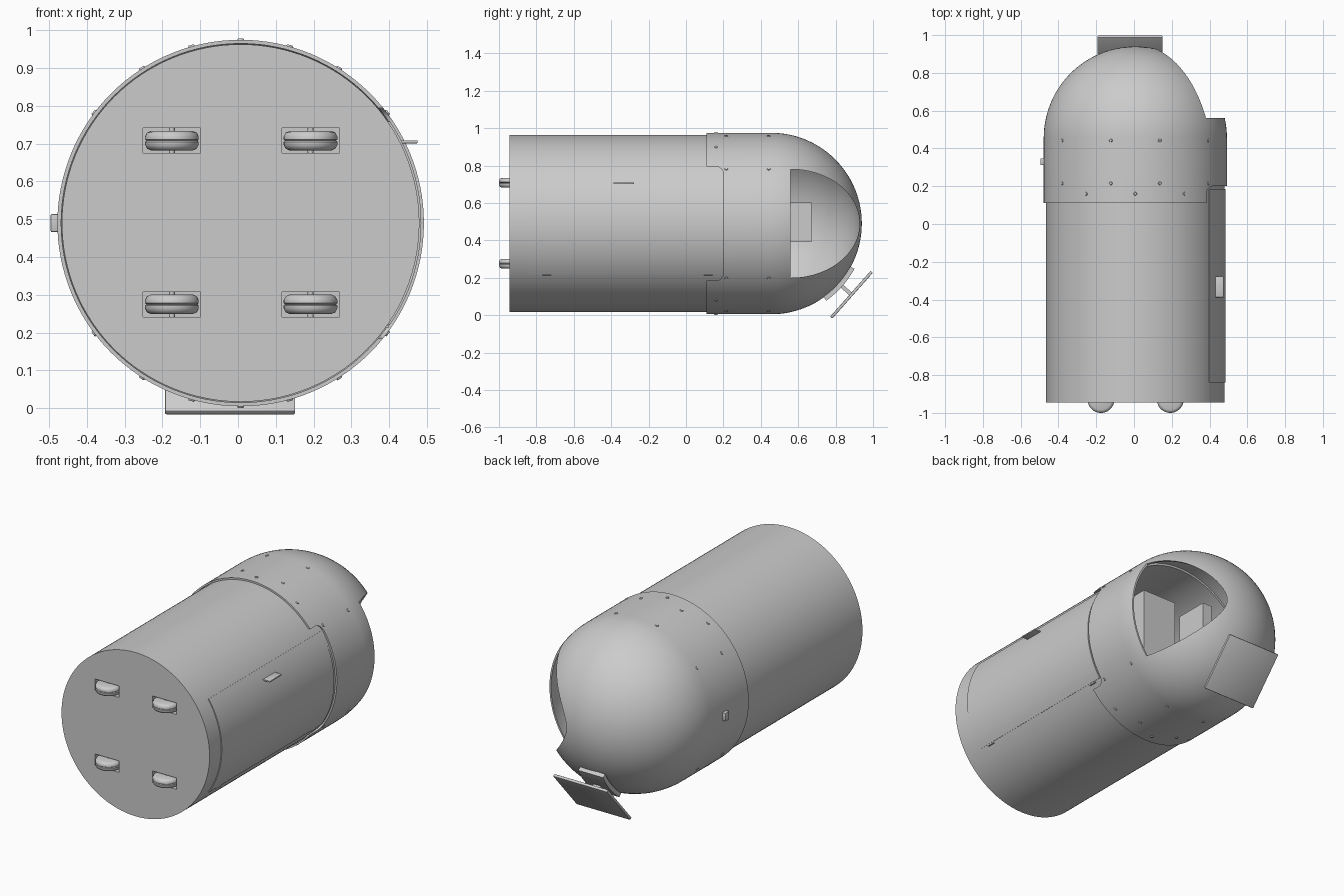
import bpy, bmesh, math
from mathutils import Matrix, Vector

if "Cube" in bpy.data.objects:
    bpy.data.objects.remove(bpy.data.objects["Cube"])

CX, CZ, DY = 0.007, 0.49, 0.455      # axis position, dome centre along y
RB, RC = 0.473, 0.485                # body and hood radii


def finish(name, bm, angle=30):
    bmesh.ops.recalc_face_normals(bm, faces=bm.faces)
    me = bpy.data.meshes.new(name)
    bm.to_mesh(me)
    bm.free()
    ob = bpy.data.objects.new(name, me)
    bpy.context.collection.objects.link(ob)
    smooth(ob, angle)
    return ob


def smooth(ob, angle=30):
    bpy.ops.object.select_all(action='DESELECT')
    ob.select_set(True)
    bpy.context.view_layer.objects.active = ob
    bpy.ops.object.shade_smooth_by_angle(angle=math.radians(angle))


def revolve(name, profile, steps=128):
    """Spin a closed (radius, y) profile about the long axis."""
    bm = bmesh.new()
    vs = [bm.verts.new((CX + r, y, CZ)) for r, y in profile]
    es = [bm.edges.new((vs[i], vs[i + 1])) for i in range(len(vs) - 1)]
    if profile[0][0] > 0:
        es.append(bm.edges.new((vs[-1], vs[0])))
    bmesh.ops.spin(bm, geom=vs + es, cent=(CX, 0, CZ), axis=(0, 1, 0),
                   angle=2 * math.pi, steps=steps)
    bmesh.ops.remove_doubles(bm, verts=bm.verts, dist=1e-5)
    return finish(name, bm)


def box(name, centre, size, rot=None, bevel=0.0):
    bm = bmesh.new()
    m = Matrix.Translation(centre) @ (rot or Matrix()) @ Matrix.Diagonal((*size, 1))
    bmesh.ops.create_cube(bm, size=1, matrix=m)
    if bevel:
        bmesh.ops.bevel(bm, geom=bm.edges[:], offset=bevel, segments=2,
                        affect='EDGES', profile=0.5)
    return finish(name, bm)


def prism_x(name, pts, x0, x1):
    """Extrude a (y, z) outline along x."""
    bm = bmesh.new()
    f = bm.faces.new([bm.verts.new((x0, y, z)) for y, z in pts])
    g = bmesh.ops.extrude_face_region(bm, geom=[f])['geom']
    bmesh.ops.translate(bm, vec=(x1 - x0, 0, 0),
                        verts=[v for v in g if isinstance(v, bmesh.types.BMVert)])
    return finish(name, bm)


def arc_block(name, point, a0, a1, r0, r1, w0, w1, n=32):
    """Curved slab; point(angle, radius, w) maps to a location."""
    bm = bmesh.new()
    rows = []
    for i in range(n + 1):
        a = math.radians(a0 + (a1 - a0) * i / n)
        rows.append([bm.verts.new(point(a, r, w)) for r, w in
                     ((r0, w0), (r1, w0), (r1, w1), (r0, w1))])
    for p, q in zip(rows, rows[1:]):
        for k in range(4):
            bm.faces.new((p[k], p[(k + 1) % 4], q[(k + 1) % 4], q[k]))
    bm.faces.new(rows[0])
    bm.faces.new(rows[-1])
    return finish(name, bm)


def cut(ob, cutters):
    for c in cutters:
        m = ob.modifiers.new('cut', 'BOOLEAN')
        m.operation, m.solver, m.object = 'DIFFERENCE', 'EXACT', c
        bpy.context.view_layer.objects.active = ob
        bpy.ops.object.modifier_apply(modifier=m.name)
        bpy.data.objects.remove(c)
    smooth(ob)


def around(a, r, y):
    return (CX + r * math.cos(a), y, CZ + r * math.sin(a))


# Body drum with wheel pockets in the thick base
body = revolve('body', [(0, -.945), (RB, -.945), (RB, .40), (RB - .012, .40),
                        (RB - .012, -.80), (0, -.80)])
wheel_spots = [(x, z) for x in (-.175, .192) for z in (.275, .708)]
cut(body, [box('pocket', (x, -.93, z), (.152, .17, .066)) for x, z in wheel_spots])

# Hood: collar plus hollow dome
N, T = 28, 0.010
outer = [(RC * math.cos(i / N * math.pi / 2), DY + RC * math.sin(i / N * math.pi / 2))
         for i in range(N)] + [(0, DY + RC)]
inner = [(0, DY + RC - T)] + [((RC - T) * math.cos(i / N * math.pi / 2),
         DY + (RC - T) * math.sin(i / N * math.pi / 2)) for i in range(N - 1, -1, -1)]
bm_profile = [(RC, .11)] + outer + inner + [(RC - T, .11)]
hood = revolve('hood', bm_profile)

# Feed opening in the dome and rounded notch above the door
opening = [(.56 + .368 * math.cos(t), CZ + .29 * math.sin(t))
           for t in [math.pi * (i / 40 - .5) for i in range(41)]]
corner = [(.16 + .04 * math.sin(t), .265 + .04 * math.cos(t))
          for t in [math.pi / 2 * i / 8 for i in range(9)]]
notch = ([(.05, CZ + .305)] + [(y, CZ + h) for y, h in corner] +
         [(y, CZ - h) for y, h in reversed(corner)] + [(.05, CZ - .305)])
cut(hood, [prism_x('opening_cutter', opening, .03, .8),
           prism_x('notch_cutter', notch, .2, .8)])

# Wheels, each with a central groove and an axle pin
wheel_profile = [(0, -.026), (.055, -.026), (.066, -.021), (.071, -.011), (.071, -.003),
                 (.067, 0), (.071, .003), (.071, .011), (.066, .021), (.055, .026), (0, .026)]
for x, z in wheel_spots:
    bm = bmesh.new()
    vs = [bm.verts.new((x + r, -.929, z + h)) for r, h in wheel_profile]
    es = [bm.edges.new(p) for p in zip(vs, vs[1:])]
    bmesh.ops.spin(bm, geom=vs + es, cent=(x, -.929, z), axis=(0, 0, 1),
                   angle=2 * math.pi, steps=48)
    bmesh.ops.remove_doubles(bm, verts=bm.verts, dist=1e-5)
    bmesh.ops.create_cone(bm, cap_ends=True, segments=16, radius1=.008, radius2=.008,
                          depth=.066, matrix=Matrix.Translation((x, -.929, z)))
    finish('wheel', bm, 40)

# Curved door, its pull tab and hinge pins
arc_block('door', around, -34.5, 34.5, RB - .003, RB + .005, -.84, .185)
box('door_handle', (.450, -.333, .705), (.05, .11, .008), bevel=.002)
for y in (-.745, .12):
    box('door_hinge', around(math.radians(-35.5), RB, y), (.012, .045, .006))

# Rivets around the collar
def rivet(deg, y):
    a = math.radians(deg)
    bm = bmesh.new()
    rot = Vector((math.cos(a), 0, math.sin(a))).to_track_quat('Z', 'Y').to_matrix().to_4x4()
    bmesh.ops.create_cone(bm, cap_ends=True, segments=16, radius1=.010, radius2=.007, depth=.006,
                          matrix=Matrix.Translation(around(a, RC + .001, y)) @ rot)
    finish('rivet', bm)


for side in (90, -90):
    for d in (-53, -15.5, 15.5, 53):
        rivet(side + d, .215)
        rivet(side + d, .442)
    for d in (-32.5, 0, 32.5):
        rivet(side + d, .16)

# Lock on the left side, mechanism inside
box('lock', (-.484, .33, .49), (.024, .036, .048), bevel=.004)
box('inner_flap', (.04, .57, .497), (.06, .20, .21))
box('inner_housing', (.12, .23, .49), (.22, .26, .54))

# Tilted panel behind the dome with curved mount and stem
A = -41.5
def on_dome(a, r, x):
    return (x, DY + r * math.cos(a), CZ + r * math.sin(a))


arc_block('panel_mount', on_dome, A - 13, A + 13, RC - .003, RC + .022, -.10, .06, 12)
tilt = Matrix.Rotation(math.radians(A), 4, 'X')
rp = .574
box('panel', on_dome(math.radians(A), rp, -.021), (.345, .016, .326), tilt, .004)
box('panel_stem', on_dome(math.radians(A), .535, -.021), (.05, .07, .02), tilt)
